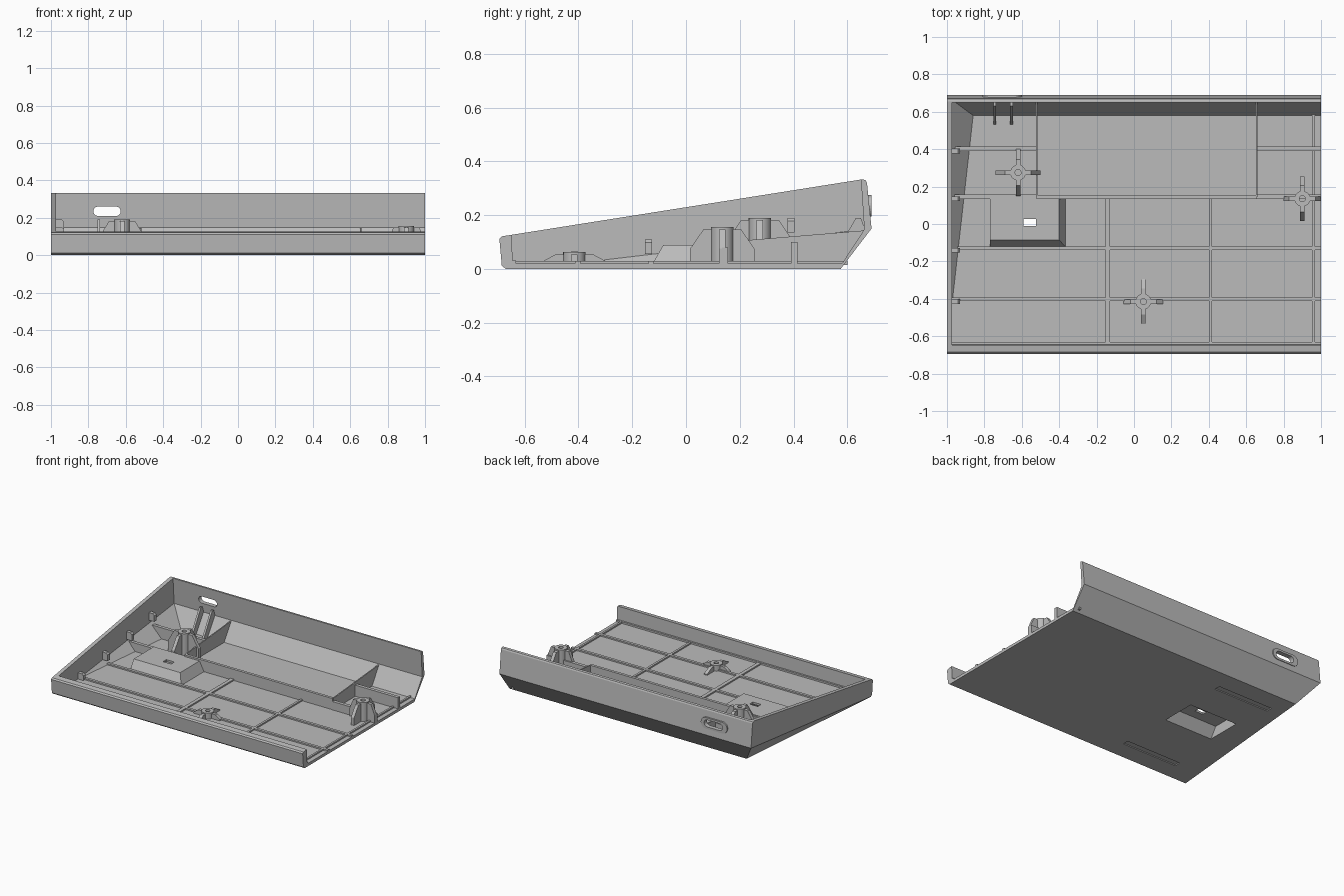
import bpy, bmesh, math
from mathutils import Vector

if "Cube" in bpy.data.objects:
    bpy.data.objects.remove(bpy.data.objects["Cube"], do_unlink=True)

grey = bpy.data.materials.new("plain grey")
grey.use_nodes = True
grey.diffuse_color = (0.5, 0.5, 0.5, 1)
grey.node_tree.nodes["Principled BSDF"].inputs["Base Color"].default_value = (0.5, 0.5, 0.5, 1)


def finish(name, bm):
    bmesh.ops.recalc_face_normals(bm, faces=bm.faces)
    me = bpy.data.meshes.new(name)
    bm.to_mesh(me)
    bm.free()
    me.materials.append(grey)
    ob = bpy.data.objects.new(name, me)
    bpy.context.collection.objects.link(ob)
    return ob


def place(axis, a, b, t):
    return {"x": (t, a, b), "y": (a, t, b), "z": (a, b, t)}[axis]


def prism(name, pts, axis, lo, hi, cut=None):
    """Extrude a 2D outline along an axis; optionally slice off a corner by a plane."""
    bm = bmesh.new()
    face = bm.faces.new([bm.verts.new(place(axis, a, b, lo)) for a, b in pts])
    ext = bmesh.ops.extrude_face_region(bm, geom=[face])["geom"]
    shift = Vector(place(axis, 0, 0, hi - lo))
    bmesh.ops.translate(bm, vec=shift, verts=[v for v in ext if isinstance(v, bmesh.types.BMVert)])
    if cut:
        p, q, r = map(Vector, cut)
        n = (q - p).cross(r - p)
        if n.z > 0:
            n.negate()
        res = bmesh.ops.bisect_plane(bm, geom=bm.verts[:] + bm.edges[:] + bm.faces[:],
                                     plane_co=p, plane_no=n, clear_outer=True)
        edges = [e for e in res["geom_cut"] if isinstance(e, bmesh.types.BMEdge)]
        bmesh.ops.holes_fill(bm, edges=[e for e in edges if e.is_boundary], sides=0)
    return finish(name, bm)


def box(name, x0, x1, y0, y1, z0, z1):
    return prism(name, [(x0, y0), (x1, y0), (x1, y1), (x0, y1)], "z", z0, z1)


def frustum(name, base, top, z0, z1):
    """Block whose lower and upper rectangles differ."""
    bm = bmesh.new()
    for (x0, x1, y0, y1), z in ((base, z0), (top, z1)):
        for c in ((x0, y0), (x1, y0), (x1, y1), (x0, y1)):
            bm.verts.new((*c, z))
    bmesh.ops.convex_hull(bm, input=bm.verts[:])
    return finish(name, bm)


def pill(name, cx, cz, half, r, y0, y1):
    pts = []
    for side in (1, -1):
        for i in range(13):
            a = side * math.pi / 2 - math.pi / 2 + math.pi * i / 12 - (math.pi / 2 if side > 0 else -math.pi / 2)
            a = -math.pi / 2 + math.pi * i / 12 + (0 if side > 0 else math.pi)
            pts.append((cx + side * half + r * math.cos(a), cz + r * math.sin(a)))
    return prism(name, pts, "y", y0, y1)


def combine(target, tool, operation):
    mod = target.modifiers.new(operation, "BOOLEAN")
    mod.operation, mod.object, mod.solver = operation, tool, "EXACT"
    tool.hide_render = True
    bpy.context.view_layer.objects.active = target
    bpy.ops.object.modifier_apply(modifier=mod.name)
    bpy.data.objects.remove(tool, do_unlink=True)


# Outer shell, hollowed, with a slanted left underside
outer = [(-0.67, 0), (0.575, 0), (0.69, 0.15), (0.673, 0.32), (0.668, 0.33), (0.655, 0.333),
         (-0.685, 0.121), (-0.694, 0.112), (-0.685, 0.012)]
inner = [(-0.645, 0.02), (0.58, 0.02), (0.663, 0.147), (0.643, 0.45), (-0.656, 0.45)]
shell = prism("case_shell", outer, "x", -1, 1,
              [(-1, 0.69, 0.15), (-0.885, 0.575, 0), (-1, -0.68, 0)])
hollow = prism("hollow_cutter", inner, "x", -0.972, 1.1,
               [(-0.972, 0.663, 0.147), (-0.86, 0.58, 0.02), (-0.972, -0.42, 0.02)])
combine(shell, hollow, "DIFFERENCE")

# Raised pocket in the floor, open underneath, with a small window
combine(shell, frustum("pocket_block", (-0.77, -0.36, -0.13, 0.145),
                       (-0.77, -0.4, -0.085, 0.145), 0.01, 0.088), "UNION")
combine(shell, frustum("pocket_cutter", (-0.755, -0.365, -0.13, 0.13),
                       (-0.755, -0.415, -0.075, 0.13), -0.01, 0.073), "DIFFERENCE")
combine(shell, box("window_cutter", -0.59, -0.525, -0.01, 0.028, 0.05, 0.12), "DIFFERENCE")

# Shallow pad grooves under the floor
for y in (0.41, -0.515):
    combine(shell, box("groove_cutter", -0.8, -0.36, y - 0.022, y + 0.022, -0.01, 0.007), "DIFFERENCE")

# Cable slot with a raised surround in the back wall
combine(shell, pill("slot_surround", -0.705, 0.235, 0.065, 0.04, 0.66, 0.69), "UNION")
combine(shell, pill("slot_cutter", -0.7, 0.235, 0.048, 0.025, 0.6, 0.75), "DIFFERENCE")

# Low ribs across the floor
for y, start in ((-0.13, -0.945), (-0.402, -0.972)):
    box("cross_rib", start, 1, y - 0.01, y + 0.01, 0.015, 0.03)
box("front_rib", -0.975, 1, -0.65, -0.632, 0.015, 0.032)
for x, w, back in ((-0.14, 0.013, 0.14), (0.41, 0.008, 0.14), (0.96, 0.007, 0.6)):
    box("long_rib", x - w, x + w, -0.64, back, 0.015, 0.03)

# Tall ribs that lean on the left slope and stop at the tray
for y, h, start in ((0.402, 0.1, -0.885), (0.145, 0.08, -0.915)):
    prism("left_tall_rib", [(start, 0.015), (-0.52, 0.015), (-0.52, h), (-0.96, h)],
          "y", y - 0.012, y + 0.012)
    box("right_tall_rib", 0.655, 1, y - 0.012, y + 0.012, 0.015, h)

# Tray walls
for x in (-0.52, 0.655):
    prism("tray_side", [(0.145, 0.015), (0.58, 0.015), (0.664, 0.143), (0.145, 0.1)],
          "x", x - 0.004, x + 0.004)
box("tray_front", -0.52, 0.655, 0.135, 0.155, 0.015, 0.1)

# Locating tabs along the left wall
for y, top in ((0.39, 0.19), (0.135, 0.15), (-0.14, 0.11), (-0.415, 0.065)):
    prism("left_tab", [(-0.98, top - 0.055), (-0.93, top - 0.055), (-0.93, top - 0.012),
                       (-0.942, top), (-0.98, top)], "y", y - 0.013, y + 0.013)

# Struts below the cable slot
for x in (-0.745, -0.655):
    prism("slot_strut", [(0.53, 0.015), (0.58, 0.015), (0.665, 0.15), (0.65, 0.19), (0.632, 0.19)],
          "x", x - 0.007, x + 0.007)


# Screw bosses with four gussets
def boss(x, y, top, xreach, yreach, drop):
    bm = bmesh.new()
    rings = []
    for r, z in ((0.042, 0.015), (0.042, top), (0.016, top), (0.016, 0.025)):
        rings.append(bmesh.ops.create_circle(bm, segments=20, radius=r)["verts"])
        bmesh.ops.translate(bm, vec=(x, y, z), verts=rings[-1])
    for a, b in zip(rings, rings[1:]):
        for i in range(20):
            j = (i + 1) % 20
            bm.faces.new((a[i], a[j], b[j], b[i]))
    bm.faces.new(rings[-1])
    post = finish("screw_boss", bm)
    bpy.context.view_layer.objects.active = post
    post.select_set(True)
    bpy.ops.object.shade_smooth_by_angle(angle=math.radians(35))
    post.select_set(False)
    for axis, c, other, reach in (("y", x, y, xreach), ("x", y, x, yreach)):
        for s in (-1, 1):
            pts = [(c + s * 0.03, 0.015), (c + s * reach, 0.015), (c + s * reach, top - drop),
                   (c + s * 0.07, top - 0.008), (c + s * 0.03, top - 0.008)]
            prism("boss_gusset", pts, axis, other - 0.012, other + 0.012)


boss(-0.62, 0.275, 0.19, 0.12, 0.125, 0.09)
boss(0.9, 0.135, 0.155, 0.1, 0.12, 0.08)
boss(0.05, -0.415, 0.062, 0.105, 0.12, 0.035)
